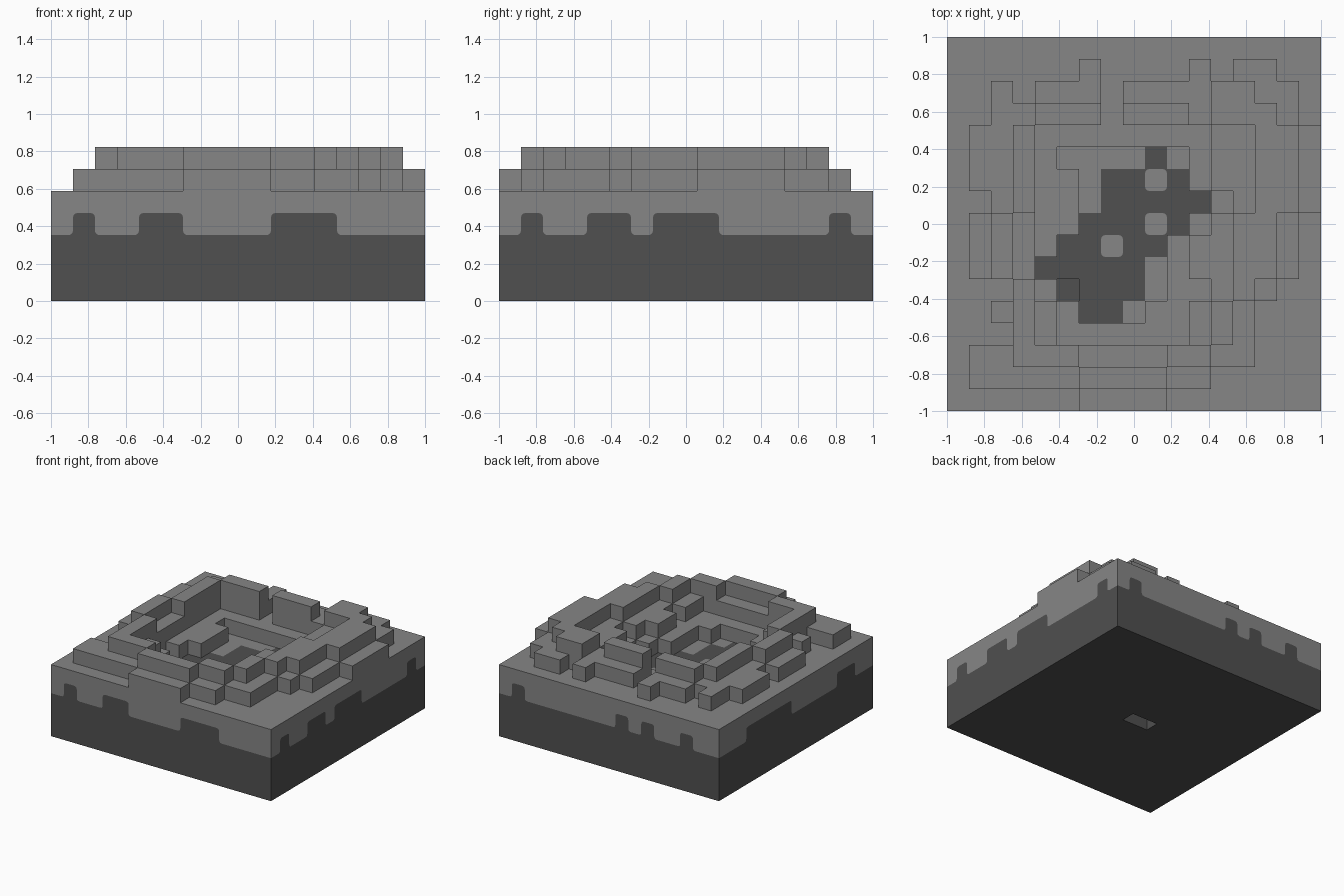
import bpy
import bmesh
import math
from mathutils import Matrix, Vector

cube = bpy.data.objects.get("Cube")
if cube:
    bpy.data.objects.remove(cube, do_unlink=True)


def make_material(name, value):
    mat = bpy.data.materials.new(name)
    mat.use_nodes = True
    colour = (value, value, value, 1)
    mat.diffuse_color = colour
    mat.node_tree.nodes["Principled BSDF"].inputs["Base Color"].default_value = colour
    return mat


LIGHT = make_material("light grey dust", 0.24)
DARK = make_material("dark grey rock", 0.08)

# The block is a square of N by N columns, each a whole number of units high
N = 17
U = 2 / N
ROCK, FLOOR, GROUND, STEP, RIM = 3, 4, 5, 6, 7
heights = {(c, r): GROUND for c in range(N) for r in range(N)}


def cells(column, row, width, depth):
    """Cells of one rectangle, counted from the back right corner."""
    return [(column + i, row + j) for i in range(width) for j in range(depth)]


def set_level(level, blocks):
    for block in blocks:
        for cell in cells(*block):
            heights[cell] = level


# Step at the back of the crater wall
set_level(STEP, [
    (6, 1, 1, 1), (11, 1, 1, 3), (13, 1, 2, 1), (4, 2, 3, 1),
    (8, 2, 3, 1), (14, 2, 1, 1), (15, 2, 1, 2), (2, 2, 1, 6), (3, 3, 1, 1)])
# Step along both flanks
set_level(STEP, [
    (1, 4, 1, 3), (12, 4, 2, 3), (16, 4, 1, 4), (13, 7, 1, 1),
    (1, 8, 1, 3), (3, 8, 1, 3), (12, 8, 1, 4), (11, 9, 1, 2),
    (15, 8, 1, 3), (14, 11, 1, 1)])
# Step at the front
set_level(STEP, [
    (2, 12, 1, 1), (4, 12, 1, 2), (11, 12, 1, 2), (13, 12, 1, 3),
    (12, 14, 1, 1), (1, 14, 2, 1), (6, 14, 4, 1), (1, 15, 5, 1),
    (10, 15, 2, 1), (6, 16, 4, 1)])
# Highest ring of blocks
set_level(RIM, [
    (12, 2, 2, 2), (14, 3, 1, 1), (4, 3, 3, 1), (8, 3, 3, 1),
    (3, 4, 1, 4), (14, 4, 2, 4), (2, 8, 1, 3), (13, 8, 2, 3),
    (3, 11, 1, 4), (13, 11, 1, 1), (12, 12, 1, 2), (4, 14, 2, 1),
    (10, 14, 2, 1), (6, 15, 4, 1)])
# Sunken floor with one small pit
set_level(FLOOR, [
    (5, 5, 1, 1), (6, 5, 5, 4), (11, 7, 1, 1), (5, 9, 5, 1),
    (4, 10, 6, 1), (6, 11, 4, 1), (6, 12, 3, 1)])
set_level(ROCK, [(5, 11, 1, 1)])

# Bare rock on the floor, and the recess underneath
bare = set()
for block in [(9, 5, 1, 1), (7, 6, 4, 1), (7, 7, 5, 1), (6, 8, 5, 1),
              (5, 9, 5, 1), (4, 10, 5, 1), (5, 11, 4, 1), (6, 12, 2, 1)]:
    bare.update(cells(*block))
recess = cells(7, 8, 2, 1)


def place(c, r, z):
    return Vector((c * U - 1, 1 - r * U, z * U))


def outline_of(c, r):
    return [(c, r + 1), (c + 1, r + 1), (c + 1, r), (c, r)]


def finish(name, bm, mats):
    mesh = bpy.data.meshes.new(name)
    bm.to_mesh(mesh)
    bm.free()
    for mat in mats:
        mesh.materials.append(mat)
    obj = bpy.data.objects.new(name, mesh)
    bpy.context.collection.objects.link(obj)


# Stepped terrain block
bm = bmesh.new()


def add_face(points, is_rock):
    face = bm.faces.new([bm.verts.new(place(*p)) for p in points])
    face.material_index = int(is_rock)


def add_wall(a, b, z, is_rock):
    add_face([(*a, z), (*b, z), (*b, z + 1), (*a, z + 1)], is_rock)


for (c, r), h in heights.items():
    corners = outline_of(c, r)
    hollow = (c, r) in recess
    add_face([(*p, h) for p in corners], (c, r) in bare)
    add_face([(*p, int(hollow)) for p in reversed(corners)], True)
    neighbours = [(c, r + 1), (c + 1, r), (c, r - 1), (c - 1, r)]
    for a, b, near in zip(corners, corners[1:] + corners[:1], neighbours):
        near_height = heights.get(near, 0)
        # the wall around the pit is rock one layer higher
        rock_top = ROCK + (near_height == ROCK)
        for z in range(near_height, h):
            add_wall(a, b, z, z < rock_top)
        if hollow and near not in recess:
            add_wall(b, a, 0, True)
bmesh.ops.remove_doubles(bm, verts=bm.verts, dist=0.0001)
finish("crater_terrain", bm, [LIGHT, DARK])


def rounded(points, radius=0.025, steps=3):
    """Round every corner of a closed outline."""
    out = []
    for i, p in enumerate(points):
        after = points[(i + 1) % len(points)]
        a = p + (points[i - 1] - p).normalized() * radius
        b = p + (after - p).normalized() * radius
        for k in range(steps + 1):
            t = k / steps
            out.append(a.lerp(p, t).lerp(p.lerp(b, t), t))
    return out


def add_plate(name, outline, mat, matrix):
    plate = bmesh.new()
    plate.faces.new([plate.verts.new(matrix @ p) for p in rounded(outline)])
    finish(name, plate, [mat])


# Rock bumps that rise into the dust layer on each side
GAP = 0.001
BUMPS = {
    "front": [(1, 2), (4, 6), (10, 13)],
    "right": [(1, 2), (4, 6), (7, 10), (15, 16)],
    "back": [(1, 2), (9, 10), (11, 12), (14, 15)],
    "left": [(3, 8), (13, 15)],
}
for turn, (side, spans) in enumerate(BUMPS.items()):
    profile = [(0, ROCK - 1), (0, ROCK)]
    for a, b in spans:
        profile += [(a, ROCK), (a, FLOOR), (b, FLOOR), (b, ROCK)]
    profile += [(N, ROCK), (N, ROCK - 1)]
    outline = [place(c, N, z) for c, z in reversed(profile)]
    turned = Matrix.Rotation(turn * math.pi / 2, 4, "Z")
    add_plate(side + "_rock_bumps", outline, DARK,
              turned @ Matrix.Translation((0, -GAP, 0)))

# Rounded dust patches left on the bare rock
for c, r in [(7, 9), (9, 6), (9, 8)]:
    outline = [place(*p, FLOOR) for p in outline_of(c, r)]
    add_plate("dust_patch", outline, LIGHT, Matrix.Translation((0, 0, GAP)))
